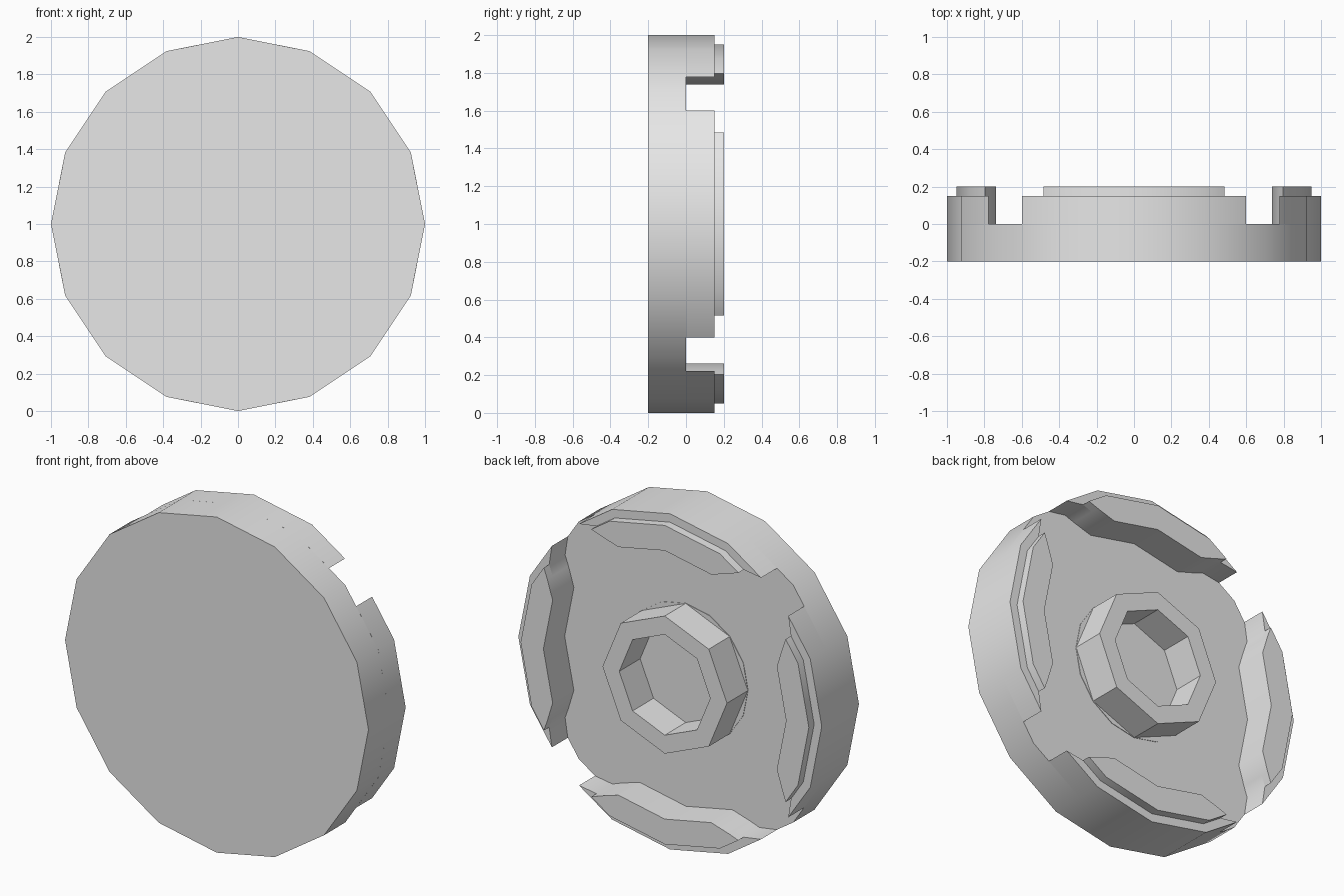
import bpy, bmesh, math
from mathutils import Matrix, Vector

if "Cube" in bpy.data.objects:
    bpy.data.objects.remove(bpy.data.objects["Cube"], do_unlink=True)

grey = bpy.data.materials.new("plain grey")
grey.use_nodes = True
colour = (0.8, 0.8, 0.8, 1)
grey.diffuse_color = colour
grey.node_tree.nodes["Principled BSDF"].inputs["Base Color"].default_value = colour

CENTRE = Vector((0, 0, 1))


def finish(name, bm):
    bmesh.ops.remove_doubles(bm, verts=bm.verts, dist=1e-4)
    bmesh.ops.recalc_face_normals(bm, faces=bm.faces)
    mesh = bpy.data.meshes.new(name)
    bm.to_mesh(mesh)
    bm.free()
    mesh.materials.append(grey)
    obj = bpy.data.objects.new(name, mesh)
    bpy.context.collection.objects.link(obj)
    bpy.ops.object.select_all(action='DESELECT')
    obj.select_set(True)
    bpy.context.view_layer.objects.active = obj
    bpy.ops.object.shade_smooth_by_angle(angle=math.radians(30))


def prism(name, outline, front, back, turn=0):
    """Extrude an x, z outline along y, turned about the wheel axis."""
    bm = bmesh.new()
    rot = Matrix.Rotation(turn, 3, 'Y')
    verts = [bm.verts.new(rot @ Vector((x, front, z)) + CENTRE) for x, z in outline]
    face = bm.faces.new(verts)
    moved = bmesh.ops.extrude_face_region(bm, geom=[face], use_keep_orig=True)["geom"]
    bmesh.ops.translate(bm, vec=(0, back - front, 0),
                        verts=[g for g in moved if isinstance(g, bmesh.types.BMVert)])
    finish(name, bm)


def polygon(radius, sides):
    return [(radius * math.sin(math.tau * i / sides), radius * math.cos(math.tau * i / sides))
            for i in range(sides)]


def mirrored(half):
    """Complete a half outline that starts and ends on x = 0."""
    return half + [(-x, z) for x, z in reversed(half[1:-1])]


# Base disc, with the thin round seat for the hub
prism("base_disc", polygon(1, 16), -0.2, 0)
prism("hub_seat", polygon(0.41, 16), 0, 0.003)

# Eight-sided hub ring with an open middle
bm = bmesh.new()
section = [bm.verts.new((0, y, 1 + r)) for r, y in
           ((0.3, 0), (0.41, 0), (0.41, 0.2), (0.3, 0.2))]
edges = [bm.edges.new((section[i - 1], section[i])) for i in range(4)]
bmesh.ops.spin(bm, geom=section + edges, cent=CENTRE, axis=(0, 1, 0),
               angle=math.tau, steps=8, use_merge=True)
finish("hub_ring", bm)

# Four rim segments, each with a raised pad
inner = [(0.485, 0.797), (0.424, 0.775), (0.306, 0.739), (0, 0.8)]
rim = [(0, 1), (0.383, 0.924), (0.6, 0.779)] + inner
pad = [(0, 0.95), (0.3635, 0.878)] + inner
for i, side in enumerate(("top", "left", "bottom", "right")):
    turn = i * math.pi / 2
    prism(side + "_rim_segment", mirrored(rim), 0, 0.15, turn)
    prism(side + "_raised_pad", mirrored(pad), 0.15, 0.2, turn)
